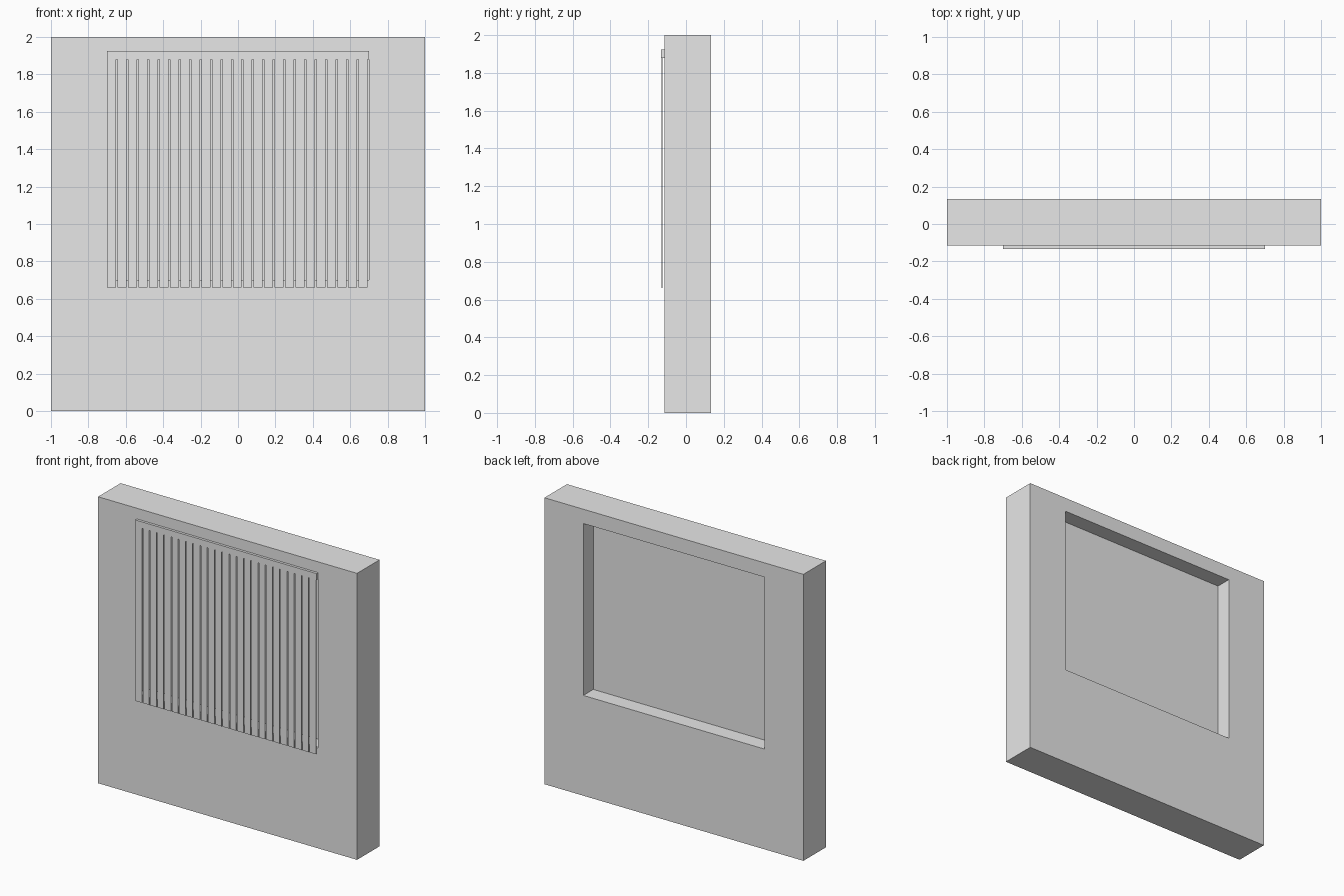
import bpy
import bmesh

if "Cube" in bpy.data.objects:
    bpy.data.objects.remove(bpy.data.objects["Cube"])

# Single plain finish
grey = bpy.data.materials.new("plain grey")
grey.use_nodes = True
colour = (0.8, 0.8, 0.8, 1)
grey.diffuse_color = colour
grey.node_tree.nodes["Principled BSDF"].inputs["Base Color"].default_value = colour


def finish(name, bm):
    bmesh.ops.recalc_face_normals(bm, faces=bm.faces)
    mesh = bpy.data.meshes.new(name)
    bm.to_mesh(mesh)
    bm.free()
    mesh.materials.append(grey)
    obj = bpy.data.objects.new(name, mesh)
    bpy.context.collection.objects.link(obj)
    return obj


def add_box(bm, low, high):
    verts = bmesh.ops.create_cube(bm, size=1)["verts"]
    for v in verts:
        v.co = [(a + b) / 2 + c * (b - a) for a, b, c in zip(low, high, v.co)]


def box(name, low, high):
    bm = bmesh.new()
    add_box(bm, low, high)
    return finish(name, bm)


WALL_FRONT, WALL_BACK = -0.115, 0.133
HALF, SILL, HEAD = 0.70, 0.70, 1.90

# Wall: outer and opening outlines joined into a closed frame
bm = bmesh.new()


def outline(half, bottom, top, y):
    corners = ((-half, bottom), (half, bottom), (half, top), (-half, top))
    return [bm.verts.new((x, y, z)) for x, z in corners]


loops = [outline(1, 0, 2, WALL_FRONT), outline(1, 0, 2, WALL_BACK),
         outline(HALF, SILL, HEAD, WALL_BACK), outline(HALF, SILL, HEAD, WALL_FRONT)]
for i, loop in enumerate(loops):
    after = loops[(i + 1) % 4]
    for j in range(4):
        k = (j + 1) % 4
        bm.faces.new((loop[j], loop[k], after[k], after[j]))
finish("wall", bm)

# Pane set in the middle of the opening
box("window_pane", (-HALF, -0.005, SILL), (HALF, 0.023, HEAD))

# Blind rail above the opening
box("blind_rail", (-HALF, -0.133, 1.88), (HALF, WALL_FRONT, 1.925))

# Vertical blind slats with narrow gaps
SLATS = 25
pitch = 2 * HALF / SLATS
bm = bmesh.new()
for i in range(SLATS):
    x = -HALF + i * pitch
    add_box(bm, (x, -0.129, 0.66), (x + pitch - 0.008, -0.124, 1.88))
finish("blind_slats", bm)
